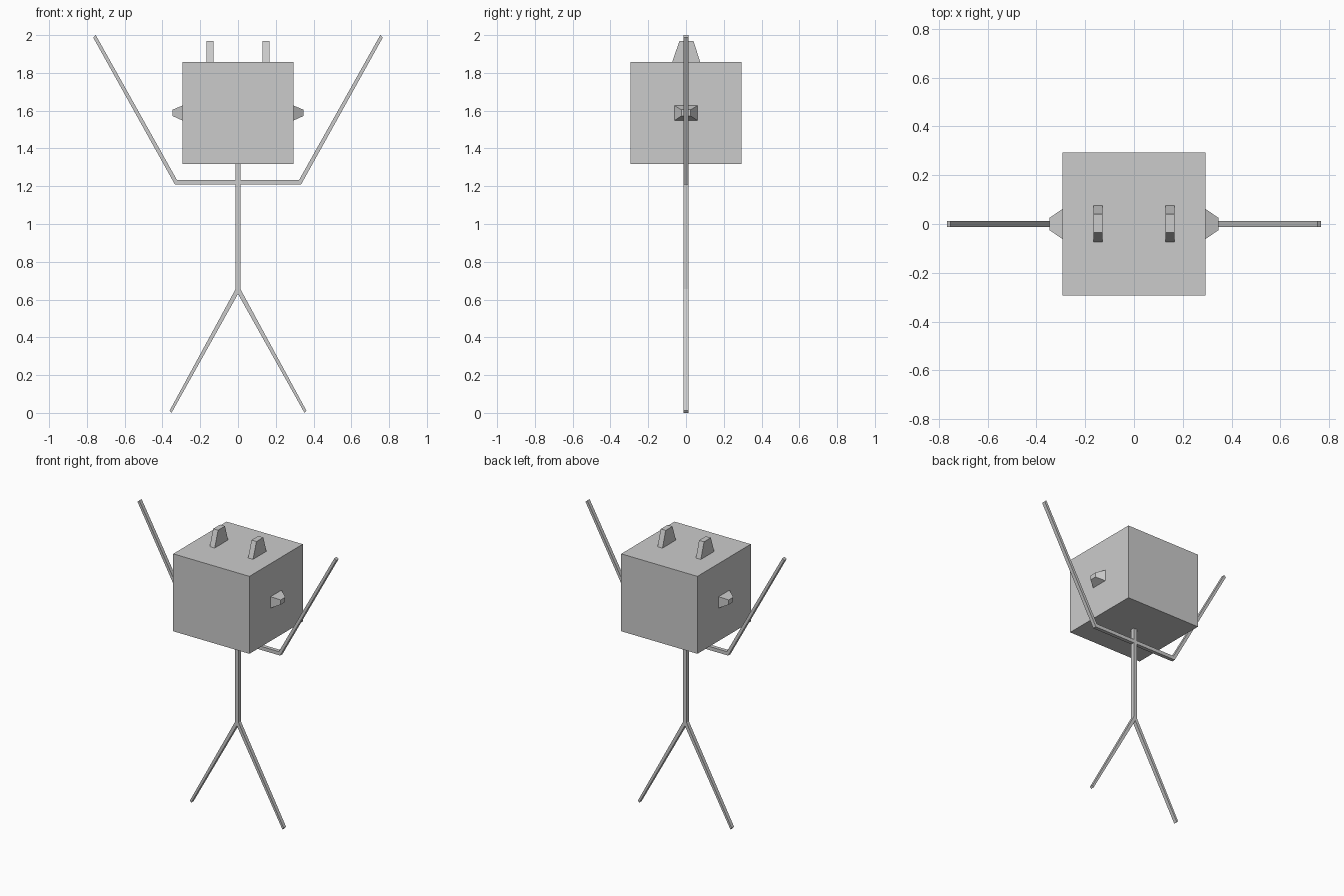
import bpy

cube = bpy.data.objects.get("Cube")
if cube:
    bpy.data.objects.remove(cube, do_unlink=True)

grey = bpy.data.materials.new("plain grey")
grey.use_nodes = True
colour = (0.6, 0.6, 0.6, 1)
grey.diffuse_color = colour
grey.node_tree.nodes["Principled BSDF"].inputs["Base Color"].default_value = colour


def loft(name, start, end, mirrored=False):
    """Join two matching outlines into a closed solid, optionally mirrored in x."""
    n = len(start)
    faces = [tuple(range(n)), tuple(range(2 * n - 1, n - 1, -1))]
    for i in range(n):
        j = (i + 1) % n
        faces.append((i, i + n, j + n, j))
    mesh = bpy.data.meshes.new(name)
    mesh.from_pydata(start + end, [], faces)
    mesh.materials.append(grey)
    obj = bpy.data.objects.new(name, mesh)
    bpy.context.collection.objects.link(obj)
    # Make the normals point outwards
    bpy.context.view_layer.objects.active = obj
    obj.select_set(True)
    bpy.ops.object.mode_set(mode='EDIT')
    bpy.ops.mesh.select_all(action='SELECT')
    bpy.ops.mesh.normals_make_consistent(inside=False)
    bpy.ops.object.mode_set(mode='OBJECT')
    obj.select_set(False)
    if mirrored:
        obj.modifiers.new("mirror", 'MIRROR').use_mirror_merge = False
    return obj


def rect_z(x0, x1, y0, y1, z):
    return [(x0, y0, z), (x1, y0, z), (x1, y1, z), (x0, y1, z)]


def rect_x(x, y, z0, z1):
    return [(x, -y, z0), (x, y, z0), (x, y, z1), (x, -y, z1)]


def limb(name, outline, mirrored=False, half=0.013):
    """Extrude an x-z outline through the limb thickness."""
    return loft(name, [(x, -half, z) for x, z in outline],
                [(x, half, z) for x, z in outline], mirrored)


# Box head with tapered tabs on top and knobs on the sides
h = 0.294
loft("head", rect_z(-h, h, -h, h, 1.318), rect_z(-h, h, -h, h, 1.858))
loft("top_tabs", rect_z(0.129, 0.167, -0.073, 0.075, 1.858),
     rect_z(0.129, 0.167, -0.035, 0.04, 1.968), True)
loft("side_knobs", rect_x(h, 0.061, 1.548, 1.627),
     rect_x(0.347, 0.025, 1.572, 1.605), True)

# Stick body
limb("torso", [(0, 0.63), (0.013, 0.655), (0.013, 1.318),
               (-0.013, 1.318), (-0.013, 0.655)])
limb("shoulder_bar", [(-0.334, 1.209), (0.334, 1.209),
                      (0.324, 1.234), (-0.324, 1.234)])
limb("raised_arms", [(0.334, 1.209), (0.767, 1.988),
                     (0.753, 2.0), (0.324, 1.234)], True)
limb("legs", [(0, 0.63), (0.352, 0), (0.362, 0.012), (0.013, 0.655)], True)
